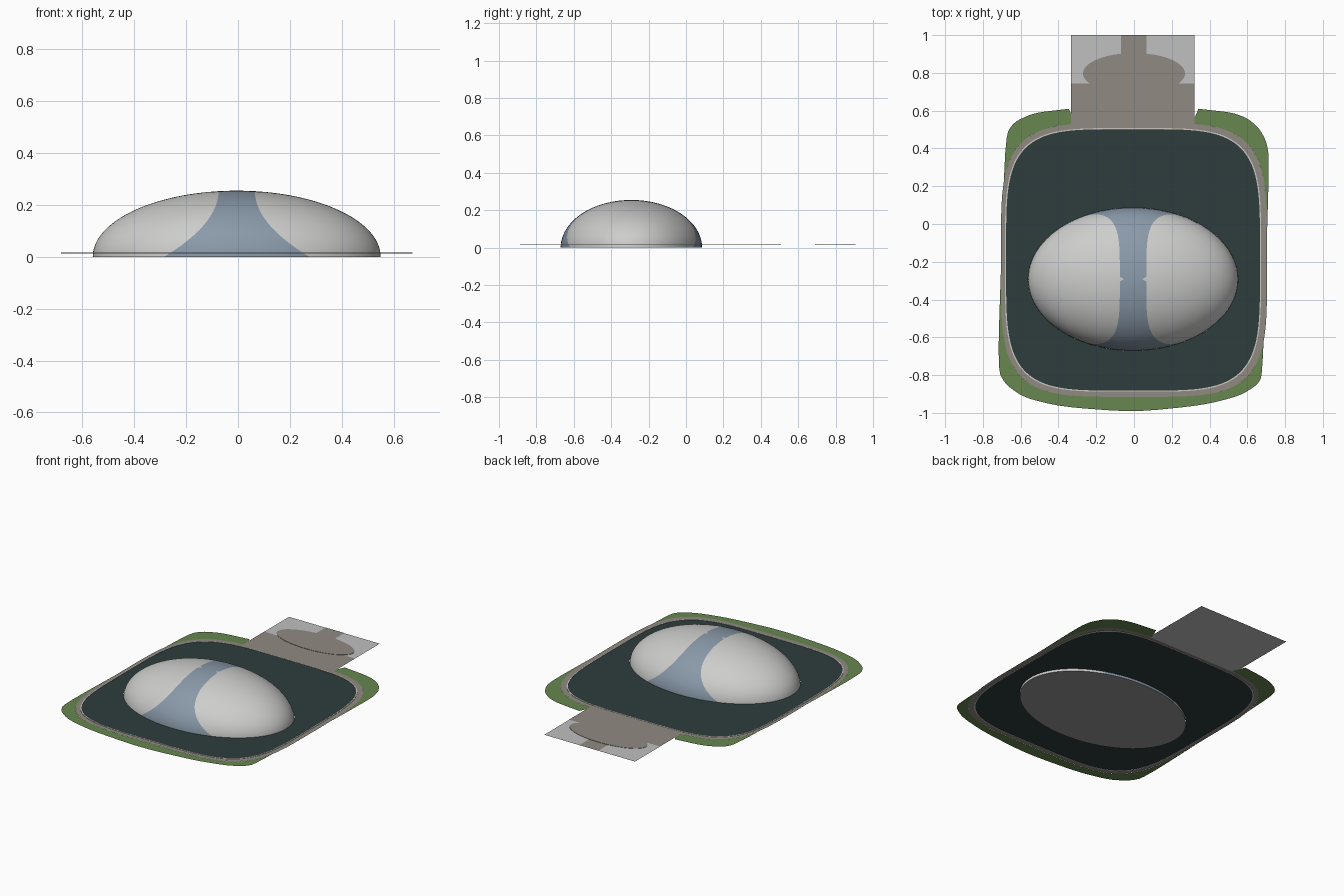
import bpy, bmesh, math

if "Cube" in bpy.data.objects:
    bpy.data.objects.remove(bpy.data.objects["Cube"])

def lin(c):
    c /= 255
    return c / 12.92 if c <= 0.04045 else ((c + 0.055) / 1.055) ** 2.4

def material(name, r, g, b):
    m = bpy.data.materials.new(name)
    m.diffuse_color = (lin(r), lin(g), lin(b), 1)
    m.use_nodes = True
    m.node_tree.nodes["Principled BSDF"].inputs["Base Color"].default_value = m.diffuse_color
    return m

GRASS = material("grass green", 103, 134, 80)
WATER = material("dark water", 46, 60, 60)
PAVING = material("taupe paving", 144, 139, 130)
PLAZA = material("light plaza grey", 192, 192, 192)
KERB = material("pale kerb", 200, 198, 188)
SHELL = material("shell grey", 205, 205, 204)
GLASS = material("blue grey glass", 138, 154, 170)
BASE = material("base grey", 150, 150, 150)

def finish(name, bm, mats):
    me = bpy.data.meshes.new(name)
    bm.to_mesh(me)
    bm.free()
    for m in mats:
        me.materials.append(m)
    ob = bpy.data.objects.new(name, me)
    bpy.context.collection.objects.link(ob)
    return ob

def sheet_ring(name, outer, inner, z, mat, closed=True):
    """Flat band between two point lists of equal length, facing up."""
    bm = bmesh.new()
    o = [bm.verts.new((x, y, z)) for x, y in outer]
    i = [bm.verts.new((x, y, z)) for x, y in inner]
    n = len(o)
    for k in range(n if closed else n - 1):
        j = (k + 1) % n
        f = bm.faces.new((o[k], o[j], i[j], i[k]))
        f.normal_update()
        if f.normal.z < 0:
            f.normal_flip()
    return finish(name, bm, [mat])

def plate(name, pts, z, mat, thick=0.0):
    """Flat outline facing up, optionally given a thin edge."""
    bm = bmesh.new()
    f = bm.faces.new([bm.verts.new((x, y, z)) for x, y in pts])
    if thick:
        g = bmesh.ops.extrude_face_region(bm, geom=[f])
        bmesh.ops.translate(bm, verts=[v for v in g["geom"] if isinstance(v, bmesh.types.BMVert)],
                            vec=(0, 0, thick))
        bmesh.ops.recalc_face_normals(bm, faces=bm.faces)
    return finish(name, bm, [mat])

def rect(x0, x1, y0, y1):
    return [(x0, y0), (x1, y0), (x1, y1), (x0, y1)]

def rounded(t, cx, cy, a, b, n=4.3):
    """Point at polar angle t on a rounded, bulging rectangle."""
    c, s = math.cos(t), math.sin(t)
    r = (abs(c / a) ** n + abs(s / b) ** n) ** (-1 / n)
    return cx + r * c, cy + r * s

CY = -0.19                       # centre of the pool
DX, DY = -0.005, -0.292          # centre of the dome
A, B, H = 0.555, 0.378, 0.255    # dome half sizes and height
Z = 0.015                        # ground level
T = [2 * math.pi * k / 240 for k in range(240)]

# Dome: rings split where the glass band meets the shells
def dome():
    bm = bmesh.new()
    NS, NG, rings = 40, 16, []
    for r in range(37):
        e = math.pi / 2 * r / 36
        z, k = H * math.sin(e), max(math.cos(e), 1e-4)
        w = 0.07 + 0.21 * (1 - z / H) ** 2       # half width of the glass band
        t0 = math.acos(min(1, w / (A * k)))
        marks = [(-t0, t0, NS), (t0, math.pi - t0, NG),
                 (math.pi - t0, math.pi + t0, NS), (math.pi + t0, 2 * math.pi - t0, NG)]
        rings.append([bm.verts.new((DX + A * k * math.cos(a), DY + B * k * math.sin(a), z))
                      for s, t, n in marks for a in [s + (t - s) * q / n for q in range(n)]])
    n = len(rings[0])
    for lo, hi in zip(rings, rings[1:]):
        for q in range(n):
            p = (q + 1) % n
            f = bm.faces.new((lo[q], lo[p], hi[p], hi[q]))
            f.material_index = 0 if q % (NS + NG) < NS else 1
            f.smooth = True
    f = bm.faces.new(rings[0][::-1])
    f.material_index = 2
    bmesh.ops.remove_doubles(bm, verts=bm.verts, dist=0.0002)
    ob = finish("dome", bm, [SHELL, GLASS, BASE])
    bpy.context.view_layer.objects.active = ob
    ob.select_set(True)
    bpy.ops.object.shade_smooth_by_angle(angle=math.radians(40))

dome()

# Pool, its kerb and the surrounding road
pool_edge = [rounded(t, -0.005, CY, 0.672, 0.692) for t in T]
kerb_edge = [rounded(t, -0.005, CY, 0.678, 0.698) for t in T]
road_edge = [rounded(t, 0, CY, 0.704, 0.725) for t in T]
dome_edge = [(DX + A * math.cos(t), DY + B * math.sin(t)) for t in T]
sheet_ring("pool_water", pool_edge, dome_edge, Z, WATER)
kerb = sheet_ring("pool_kerb", kerb_edge, pool_edge, Z + 0.002, KERB)
mod = kerb.modifiers.new("thickness", "SOLIDIFY")
mod.thickness = 0.004
sheet_ring("ring_road", road_edge, kerb_edge, Z, PAVING)

# Lawn: open band around the road, broken by the plaza at the back
lawn = [(0.34, 0.61), (0.52, 0.59), (0.60, 0.56), (0.66, 0.51), (0.70, 0.44), (0.716, 0.35),
        (0.70, -0.2), (0.68, -0.80), (0.655, -0.85), (0.56, -0.91), (0.36, -0.96), (0, -0.996),
        (-0.38, -0.968), (-0.58, -0.92), (-0.68, -0.85), (-0.722, -0.77), (-0.70, -0.1),
        (-0.68, 0.47), (-0.635, 0.54), (-0.53, 0.588), (-0.345, 0.61)]
for _ in range(2):               # round off the corners
    lawn = [lawn[0]] + [(p[0] + (q[0] - p[0]) * f, p[1] + (q[1] - p[1]) * f)
                        for p, q in zip(lawn, lawn[1:]) for f in (0.2, 0.8)] + [lawn[-1]]
outer = [(p[0] + (q[0] - p[0]) * k / 6, p[1] + (q[1] - p[1]) * k / 6)
         for p, q in zip(lawn, lawn[1:]) for k in range(6)] + [lawn[-1]]
inner = []
for k, (x, y) in enumerate(outer):
    rx, ry = rounded(math.atan2(y - CY, x), 0, CY, 0.704, 0.725)
    inside = math.hypot(x, y - CY) < math.hypot(rx, ry - CY)
    inner.append((rx, ry))
    if inside:
        outer[k] = (rx * 1.0005, ry)
inner[0], inner[-1] = (0.34, 0.53), (-0.345, 0.53)
sheet_ring("lawn", outer, inner, Z - 0.0005, GRASS, closed=False)

# Entrance plaza with its walk, oval and central path
plate("plaza", rect(-0.333, 0.32, 0.525, 1.0), Z - 0.0005, PLAZA)
plate("plaza_walk", rect(-0.333, 0.32, 0.50, 0.745), Z + 0.0005, PAVING)
plate("plaza_path", rect(-0.07, 0.066, 0.89, 1.0), Z + 0.0005, PAVING)
plate("plaza_oval", [(0.27 * math.cos(t), 0.797 + 0.108 * math.sin(t)) for t in T[::3]],
      Z + 0.0005, PAVING, 0.002)
